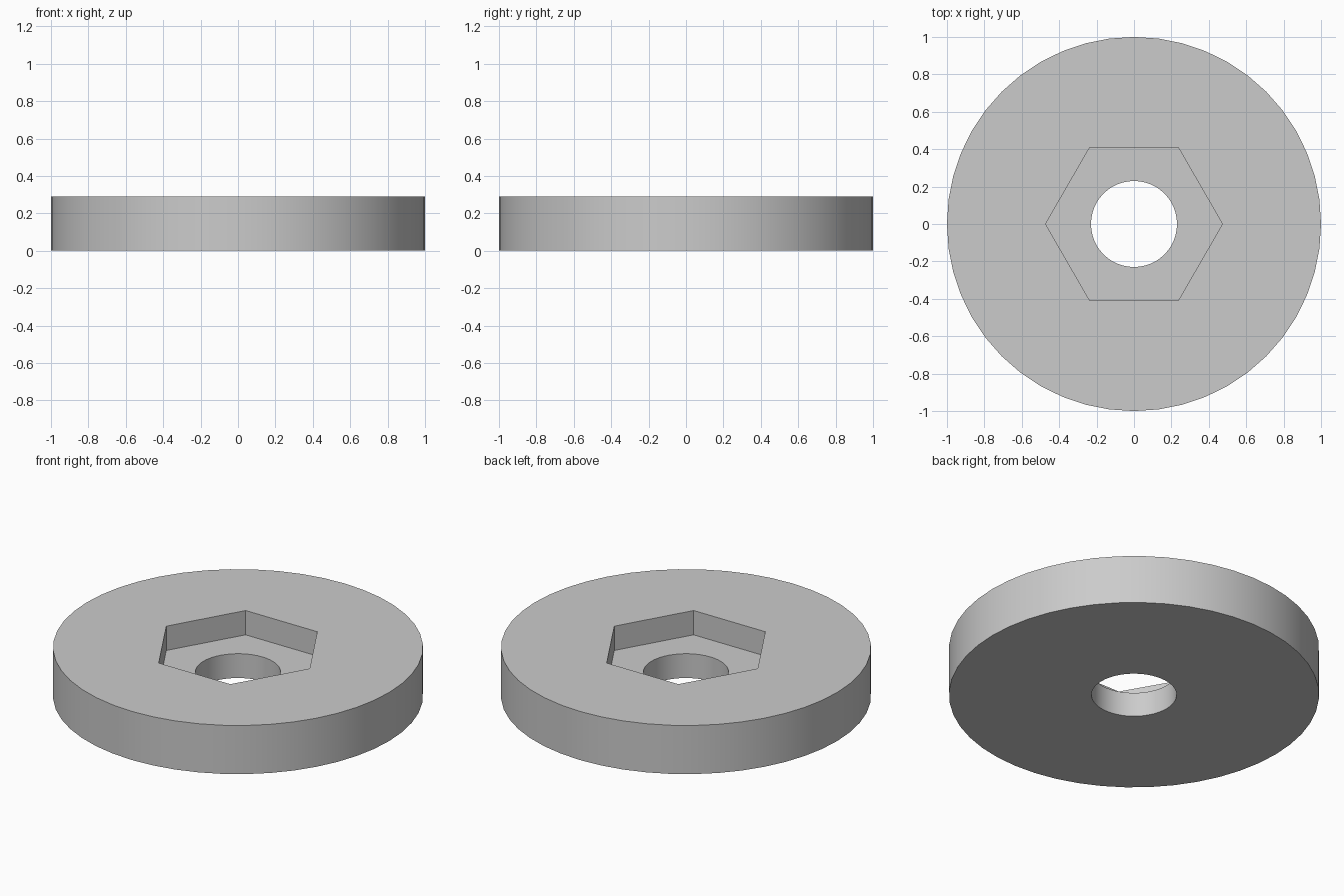
import bpy
import math

HEIGHT = 0.29
FLOOR = 0.145     # level of the hexagonal pocket's floor
SEGMENTS = 48

if "Cube" in bpy.data.objects:
    bpy.data.objects.remove(bpy.data.objects["Cube"])


def prism(name, sides, radius, bottom, top, turn=0.0):
    """Upright prism between two heights."""
    bpy.ops.mesh.primitive_cylinder_add(
        vertices=sides, radius=radius, depth=top - bottom,
        location=(0, 0, (top + bottom) / 2), rotation=(0, 0, turn))
    obj = bpy.context.object
    obj.name = name
    return obj


# Disc body
disc = prism("washer_disc", SEGMENTS, 1.0, 0, HEIGHT)
grey = bpy.data.materials.new("light_grey")
grey.use_nodes = True
colour = (0.6, 0.6, 0.6, 1)
grey.diffuse_color = colour
grey.node_tree.nodes["Principled BSDF"].inputs["Base Color"].default_value = colour
disc.data.materials.append(grey)

# Hexagonal nut pocket and round bolt hole
cutters = [
    prism("pocket_cutter", 6, 0.473, FLOOR, HEIGHT + 0.2, math.radians(30)),
    prism("bolt_hole_cutter", SEGMENTS, 0.23, -0.2, HEIGHT + 0.3),
]
bpy.ops.object.select_all(action="DESELECT")
disc.select_set(True)
bpy.context.view_layer.objects.active = disc
for cutter in cutters:
    cut = disc.modifiers.new(cutter.name, "BOOLEAN")
    cut.operation = "DIFFERENCE"
    cut.solver = "EXACT"
    cut.object = cutter
    bpy.ops.object.modifier_apply(modifier=cut.name)
    bpy.data.objects.remove(cutter)

# Smooth round walls, crisp rims and pocket corners
bpy.ops.object.shade_smooth_by_angle(angle=math.radians(30))
